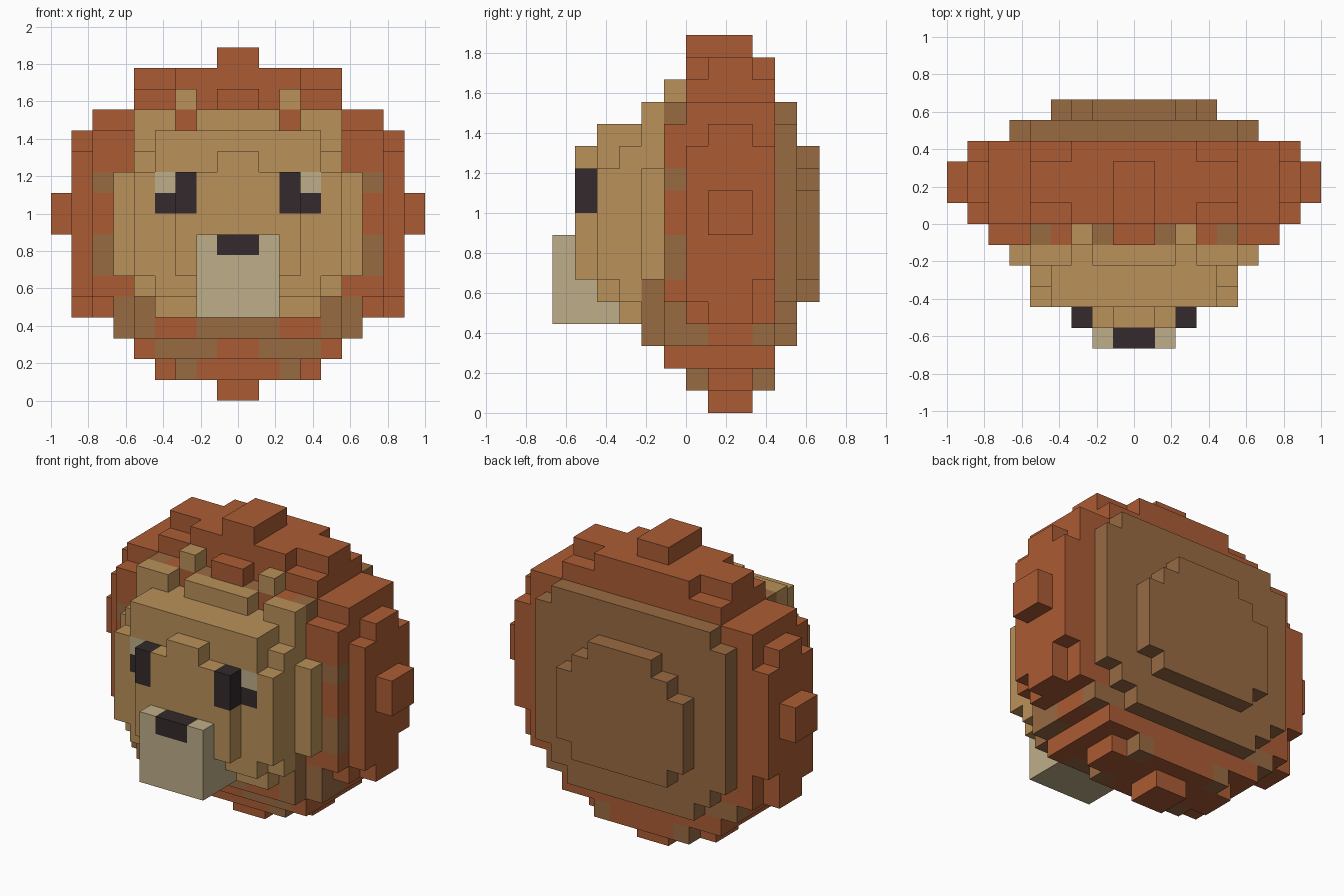
import bpy
import bmesh
from mathutils import Vector

cube = bpy.data.objects.get("Cube")
if cube:
    bpy.data.objects.remove(cube, do_unlink=True)

UNIT = 1 / 9  # edge length of one block
COLOURS = {
    "rust": (0.406, 0.107, 0.035),
    "tan": (0.49, 0.285, 0.10),
    "brown": (0.318, 0.147, 0.055),
    "cream": (0.52, 0.42, 0.25),
    "near_black": (0.033, 0.023, 0.025),
}


def make_material(name, rgb):
    mat = bpy.data.materials.new(name)
    mat.use_nodes = True
    mat.diffuse_color = (*rgb, 1)
    shader = mat.node_tree.nodes["Principled BSDF"]
    shader.inputs["Base Color"].default_value = (*rgb, 1)
    shader.inputs["Roughness"].default_value = 0.9
    return mat


materials = {name: make_material(name, rgb) for name, rgb in COLOURS.items()}
blocks = {}  # grid cell -> (part, colour)


def fill(part, colour, xs, ys, zs):
    """Fill a box of blocks and its mirror image across the middle."""
    for x in range(*xs):
        for y in range(*ys):
            for z in range(*zs):
                blocks[x, y, z] = blocks[-1 - x, y, z] = (part, colour)


def slab(part, colour, ys, rows):
    """Stack centred boxes, each given as half width, bottom and top."""
    for half, low, high in rows:
        fill(part, colour, (0, half), ys, (low, high))


# Mane: four thick slabs with ragged edges
slab("mane", "rust", (0, 1), [(1, 16, 17), (3, 15, 16), (5, 14, 15), (7, 4, 14),
                              (8, 5, 12), (6, 3, 4), (5, 2, 3), (3, 1, 2)])
slab("mane", "rust", (1, 3), [(1, 16, 17), (5, 14, 16), (7, 13, 14), (8, 4, 13),
                              (9, 8, 10), (6, 3, 4), (5, 2, 3), (4, 1, 2), (1, 0, 1)])
slab("mane", "rust", (3, 4), [(3, 15, 16), (5, 14, 15), (7, 4, 14),
                              (8, 6, 12), (6, 3, 4), (5, 2, 3), (3, 1, 2)])
# Brown tufts along the lower edge of the mane
for y in (0, 3):
    fill("mane", "brown", (2, 3), (y, y + 1), (1, 2))
    fill("mane", "brown", (4, 6), (y, y + 1), (3, 4))

# Front fringe of the mane
slab("fringe", "rust", (-1, 0), [(5, 2, 14), (7, 5, 13), (1, 14, 15)])
slab("fringe", "brown", (-1, 0), [(6, 3, 5)])
for xs, zs in [((1, 4), (2, 3)), ((4, 5), (13, 14)), ((1, 2), (13, 14)),
               ((6, 7), (10, 11)), ((6, 7), (6, 8))]:
    fill("fringe", "brown", xs, (-1, 0), zs)

# Beard under the cheeks
slab("beard", "brown", (-2, -1), [(5, 3, 6)])
fill("beard", "rust", (2, 4), (-2, -1), (3, 4))

# Face: four stepped slabs growing towards the front
slab("face", "tan", (-2, -1), [(5, 6, 13), (2, 13, 14), (6, 6, 11)])
fill("face", "tan", (3, 5), (-2, -1), (13, 14))
slab("face", "tan", (-3, -2), [(4, 4, 13), (5, 5, 12)])
slab("face", "tan", (-4, -3), [(4, 5, 13), (5, 6, 11)])
slab("face", "tan", (-5, -4), [(3, 6, 11), (1, 11, 12)])

# Ears
fill("ears", "tan", (2, 3), (-1, 0), (14, 15))

# Muzzle and nose
slab("muzzle", "cream", (-6, -5), [(2, 4, 8)])
slab("muzzle", "cream", (-5, -4), [(2, 4, 6)])
slab("muzzle", "cream", (-4, -3), [(2, 4, 5)])
slab("nose", "near_black", (-6, -5), [(1, 7, 8)])

# Eyes with a pale outer corner
fill("eyes", "near_black", (2, 3), (-5, -4), (9, 11))
fill("eyes", "near_black", (3, 4), (-4, -3), (9, 10))
fill("eyes", "cream", (3, 4), (-4, -3), (10, 11))

# Back of the head: two stepped plates
slab("head_back", "brown", (4, 5), [(4, 3, 14), (5, 4, 14), (6, 5, 13)])
slab("head_back", "brown", (5, 6), [(2, 5, 12), (3, 5, 11), (4, 6, 10)])


def build_part(part):
    """Make one object from the outward faces of a part's blocks."""
    bm = bmesh.new()
    corners = {}
    names = sorted({c for p, c in blocks.values() if p == part})

    def corner(point):
        key = tuple(round(v) for v in point)
        if key not in corners:
            corners[key] = bm.verts.new(Vector(key) * UNIT)
        return corners[key]

    for cell, (owner, colour) in blocks.items():
        if owner != part:
            continue
        for axis in range(3):
            for side in (0, 1):
                near = list(cell)
                near[axis] += 2 * side - 1
                if tuple(near) in blocks:
                    continue
                u, v = Vector(), Vector()
                u[(axis + 1) % 3] = v[(axis + 2) % 3] = 1
                start = Vector(cell)
                start[axis] += side
                loop = [start, start + u, start + u + v, start + v]
                if not side:
                    loop.reverse()
                face = bm.faces.new([corner(p) for p in loop])
                face.material_index = names.index(colour)
    mesh = bpy.data.meshes.new(part)
    bm.to_mesh(mesh)
    bm.free()
    for name in names:
        mesh.materials.append(materials[name])
    bpy.context.collection.objects.link(bpy.data.objects.new(part, mesh))


for part_name in sorted({p for p, c in blocks.values()}):
    build_part(part_name)
